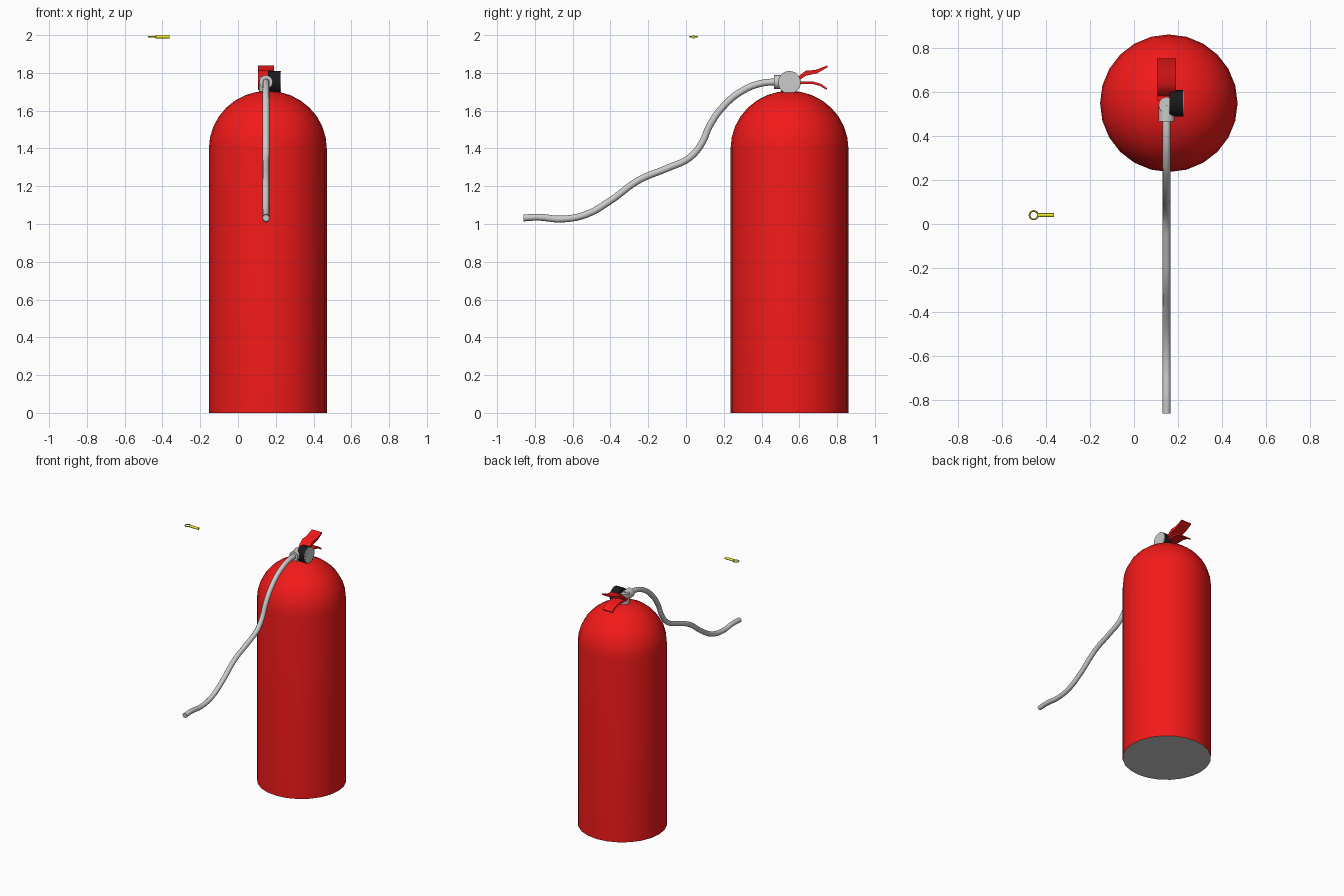
import bpy, bmesh, math
from mathutils import Vector, Matrix

if "Cube" in bpy.data.objects:
    bpy.data.objects.remove(bpy.data.objects["Cube"])


def material(name, rgb):
    m = bpy.data.materials.new(name)
    m.diffuse_color = (*rgb, 1)
    m.use_nodes = True
    m.node_tree.nodes["Principled BSDF"].inputs["Base Color"].default_value = m.diffuse_color
    return m


RED = material("red", (0.9, 0.01, 0.01))
BLACK = material("black", (0.01, 0.01, 0.01))
YELLOW = material("yellow", (0.85, 0.8, 0.02))


def finish(ob, name, mat=None, angle=35):
    ob.name = name
    if mat:
        ob.data.materials.append(mat)
    bpy.ops.object.select_all(action='DESELECT')
    bpy.context.view_layer.objects.active = ob
    ob.select_set(True)
    bpy.ops.object.shade_smooth_by_angle(angle=math.radians(angle))
    return ob


def mesh_object(name, bm, mat=None):
    bmesh.ops.recalc_face_normals(bm, faces=bm.faces[:])
    me = bpy.data.meshes.new(name)
    bm.to_mesh(me)
    bm.free()
    ob = bpy.data.objects.new(name, me)
    bpy.context.collection.objects.link(ob)
    return finish(ob, name, mat)


def rod(name, a, b, r, mat=None, sides=24):
    a, b = Vector(a), Vector(b)
    bpy.ops.mesh.primitive_cylinder_add(vertices=sides, radius=r, depth=(b - a).length,
                                        location=(a + b) / 2)
    ob = bpy.context.object
    ob.rotation_euler = (b - a).to_track_quat('Z', 'Y').to_euler()
    return finish(ob, name, mat)


def lever(name, outline, x0, x1, mat):
    # side outline in y-z, extruded across x
    bm = bmesh.new()
    face = bm.faces.new([bm.verts.new((x0, y, z)) for y, z in outline])
    ext = bmesh.ops.extrude_face_region(bm, geom=[face])["geom"]
    bmesh.ops.translate(bm, vec=(x1 - x0, 0, 0),
                        verts=[g for g in ext if isinstance(g, bmesh.types.BMVert)])
    return mesh_object(name, bm, mat)


CX, CY, R = 0.158, 0.548, 0.312
VX = 0.148

# tank: straight wall with a domed shoulder
profile = [(R, 0), (R, 1.4)]
profile += [(R * math.cos(i * math.pi / 16), 1.4 + 0.305 * math.sin(i * math.pi / 16))
            for i in range(1, 8)] + [(0, 1.705)]
bm = bmesh.new()
pts = [bm.verts.new((CX + r, CY, z)) for r, z in profile]
edges = [bm.edges.new(p) for p in zip(pts, pts[1:])]
bmesh.ops.spin(bm, geom=pts + edges, cent=(CX, CY, 0), axis=(0, 0, 1),
               angle=math.tau, steps=24)
bmesh.ops.remove_doubles(bm, verts=bm.verts[:], dist=1e-4)
mesh_object("tank", bm, RED)

# grey underside
bm = bmesh.new()
bmesh.ops.create_circle(bm, cap_ends=True, segments=24, radius=R,
                        matrix=Matrix.Translation((CX, CY, 0)))
bmesh.ops.reverse_faces(bm, faces=[f for f in bm.faces if f.normal.z > 0])
me = bpy.data.meshes.new("tank_base")
bm.to_mesh(me)
bm.free()
bpy.context.collection.objects.link(bpy.data.objects.new("tank_base", me))

# valve block and hose collar
rod("valve_neck", (VX, 0.54, 1.67), (VX, 0.54, 1.78), 0.036)
rod("hose_collar", (VX, 0.465, 1.752), (VX, 0.54, 1.752), 0.036, sides=12)

# pressure gauge
rod("gauge_body", (0.16, 0.547, 1.75), (0.222, 0.547, 1.75), 0.06, BLACK)
rod("gauge_face", (0.22, 0.547, 1.75), (0.227, 0.547, 1.75), 0.059)

# squeeze lever and carrying handle
lever("upper_lever", [(0.575, 1.745), (0.60, 1.785), (0.635, 1.812), (0.685, 1.815),
                      (0.75, 1.84), (0.75, 1.83), (0.695, 1.798), (0.635, 1.785),
                      (0.605, 1.765), (0.59, 1.74)], 0.105, 0.19, RED)
lever("lower_handle", [(0.56, 1.755), (0.67, 1.755), (0.715, 1.742), (0.747, 1.718),
                       (0.743, 1.71), (0.71, 1.731), (0.665, 1.742), (0.56, 1.74)],
      0.105, 0.19, RED)

# hose swept along a flowing curve
path = [(-0.86, 1.032), (-0.78, 1.036), (-0.66, 1.026), (-0.53, 1.05), (-0.405, 1.12),
        (-0.25, 1.232), (-0.1, 1.295), (0.02, 1.352), (0.085, 1.43), (0.125, 1.52),
        (0.20, 1.625), (0.30, 1.706), (0.40, 1.745), (0.50, 1.753)]
cu = bpy.data.curves.new("hose", 'CURVE')
cu.dimensions = '3D'
cu.bevel_depth = 0.018
cu.bevel_resolution = 4
cu.resolution_u = 5
cu.use_fill_caps = True
sp = cu.splines.new('BEZIER')
sp.bezier_points.add(len(path) - 1)
for p, (y, z) in zip(sp.bezier_points, path):
    p.co = (VX, y, z)
    p.handle_left_type = p.handle_right_type = 'AUTO'
hose = bpy.data.objects.new("hose", cu)
bpy.context.collection.objects.link(hose)
bpy.ops.object.select_all(action='DESELECT')
bpy.context.view_layer.objects.active = hose
hose.select_set(True)
bpy.ops.object.convert(target='MESH')
finish(bpy.context.object, "hose")

# loose safety pin
rod("pin_shaft", (-0.437, 0.04, 1.991), (-0.363, 0.04, 1.991), 0.009, YELLOW, 16)
bpy.ops.mesh.primitive_torus_add(location=(-0.455, 0.04, 1.991), major_radius=0.019,
                                 minor_radius=0.004, major_segments=24, minor_segments=8)
finish(bpy.context.object, "pin_ring", YELLOW)
